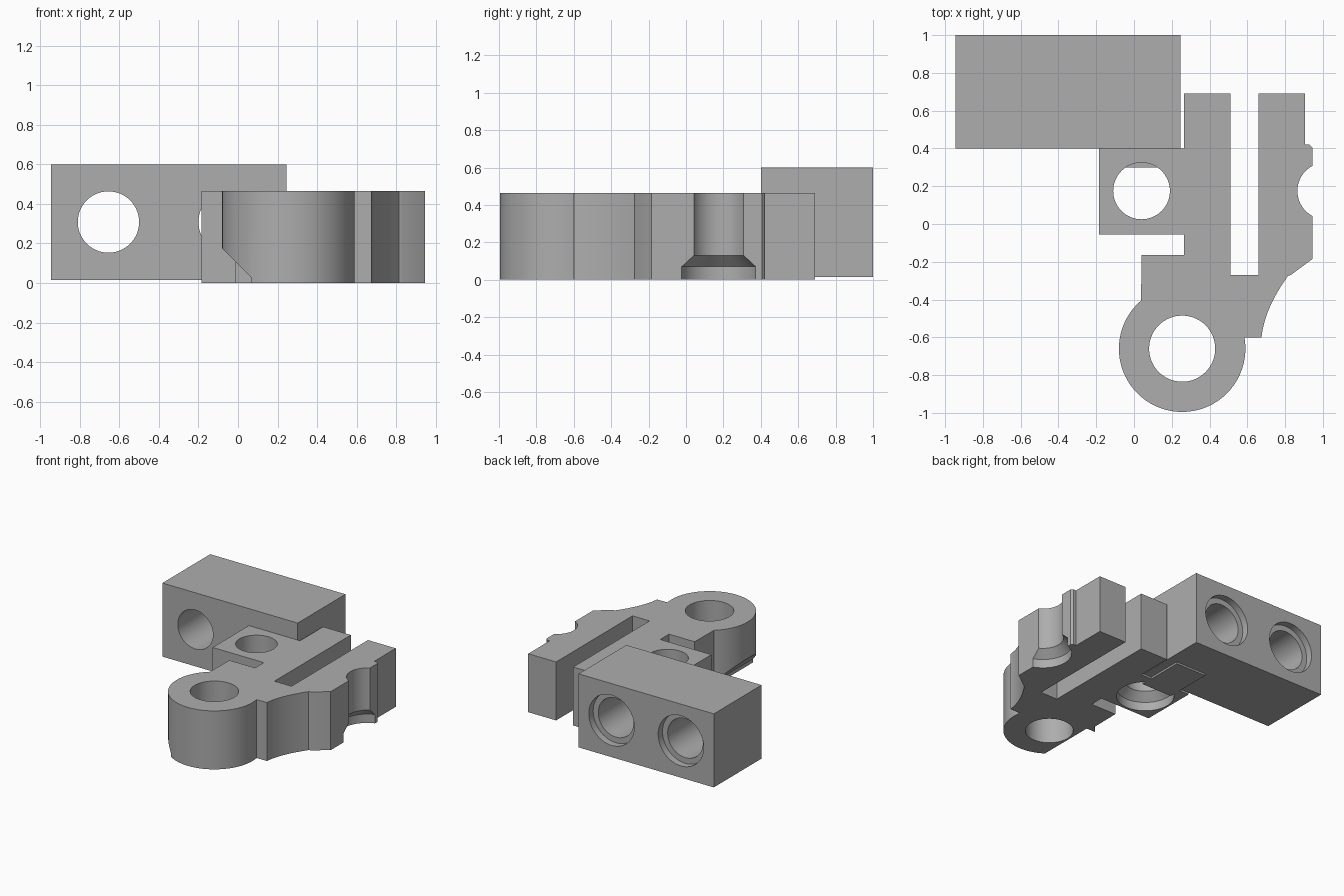
import bpy, bmesh
from math import cos, sin, radians, pi
from mathutils import Matrix, Vector

cube = bpy.data.objects.get("Cube")
if cube:
    bpy.data.objects.remove(cube)

grey = bpy.data.materials.new("plain_grey")
grey.use_nodes = True
colour = (0.42, 0.42, 0.42, 1)
grey.diffuse_color = colour
grey.node_tree.nodes["Principled BSDF"].inputs["Base Color"].default_value = colour


def finish(name, bm):
    bmesh.ops.recalc_face_normals(bm, faces=bm.faces)
    mesh = bpy.data.meshes.new(name)
    bm.to_mesh(mesh)
    bm.free()
    ob = bpy.data.objects.new(name, mesh)
    bpy.context.collection.objects.link(ob)
    mesh.materials.append(grey)
    return ob


def prism(name, points, depth):
    """Extrude a closed outline of 3D points along a vector."""
    bm = bmesh.new()
    face = bm.faces.new([bm.verts.new(p) for p in points])
    top = bmesh.ops.extrude_face_region(bm, geom=[face])["geom"]
    verts = [g for g in top if isinstance(g, bmesh.types.BMVert)]
    bmesh.ops.translate(bm, verts=verts, vec=Vector(depth))
    return finish(name, bm)


def box(name, lo, hi):
    corners = [(lo[0], lo[1]), (hi[0], lo[1]), (hi[0], hi[1]), (lo[0], hi[1])]
    return prism(name, [(x, y, lo[2]) for x, y in corners], (0, 0, hi[2] - lo[2]))


def turned(name, profile, matrix, sides=64):
    """Solid of revolution from (radius, height) pairs."""
    bm = bmesh.new()
    rings = [[bm.verts.new((r * cos(2 * pi * i / sides), r * sin(2 * pi * i / sides), h))
              for i in range(sides)] for r, h in profile]
    for a, b in zip(rings, rings[1:]):
        for i in range(sides):
            j = (i + 1) % sides
            bm.faces.new((a[i], a[j], b[j], b[i]))
    bm.faces.new(rings[0])
    bm.faces.new(rings[-1])
    bm.transform(matrix)
    return finish(name, bm)


def cut(target, cutters):
    for c in cutters:
        mod = target.modifiers.new("cut", "BOOLEAN")
        mod.operation, mod.solver, mod.object = "DIFFERENCE", "EXACT", c
        bpy.context.view_layer.objects.active = target
        bpy.ops.object.modifier_apply(modifier=mod.name)
        bpy.data.objects.remove(c)


def smooth(ob):
    bpy.ops.object.select_all(action="DESELECT")
    ob.select_set(True)
    bpy.context.view_layer.objects.active = ob
    bpy.ops.object.shade_smooth_by_angle(angle=radians(25))


# Bracket outline: ring, curved flank, two arms and the bolt lug
height = 0.465
ring = Vector((0.255, -0.66))
outline = [(-0.185, 0.4), (-0.185, -0.055), (0.265, -0.055), (0.265, -0.165), (0.04, -0.165)]
steps = 48
for i in range(steps + 1):
    a = radians(130.5 + (370 - 130.5) * i / steps)
    outline.append((ring.x + 0.335 * cos(a), ring.y + 0.335 * sin(a)))
start, ctrl, end = Vector((0.675, -0.6)), Vector((0.69, -0.45)), Vector((0.815, -0.275))
for i in range(13):
    t = i / 12
    outline.append(tuple(start * (1 - t) ** 2 + ctrl * 2 * t * (1 - t) + end * t * t))
outline += [(0.83, -0.27), (0.945, -0.185), (0.945, 0.405), (0.93, 0.42), (0.905, 0.42),
            (0.905, 0.69), (0.66, 0.69), (0.66, -0.27), (0.51, -0.27), (0.51, 0.69),
            (0.265, 0.69), (0.265, 0.4)]
bracket = prism("bracket", [(x, y, 0) for x, y in outline], (0, 0, height))

# Ring bore, two countersunk bolt holes and the ring's underside relief
bolt = [(0.21, -0.1), (0.21, 0.07), (0.15, 0.13), (0.15, 0.6)]
bore = [(0.175, -0.1), (0.175, 0.6)]
relief = [(-0.2, -0.1), (0.065, -0.1), (0.065, 0.03), (-0.2, 0.295)]
cut(bracket, [
    turned("bore_cutter", bore, Matrix.Translation((ring.x, ring.y, 0))),
    turned("bolt_cutter", bolt, Matrix.Translation((0.04, 0.175, 0))),
    turned("side_bolt_cutter", bolt, Matrix.Translation((1.015, 0.175, 0))),
    prism("relief_cutter", [(x, -1.1, z) for x, z in relief], (0, 0.64, 0)),
])
smooth(bracket)

# Rear block with two holes, counterbored at the back
block = box("rear_block", (-0.945, 0.4, 0.015), (0.245, 1.0, 0.6))
pin = [(0.2, -0.1), (0.2, 0.055), (0.155, 0.055), (0.155, 0.8)]
cut(block, [turned("pin_cutter", pin,
                   Matrix.Translation((x, 1.0, 0.308)) @ Matrix.Rotation(pi / 2, 4, "X"))
            for x in (-0.655, -0.045)])
smooth(block)

# Locating tab under the joint
box("joint_tab", (-0.1, 0.3, 0.0), (0.17, 0.69, 0.12))
